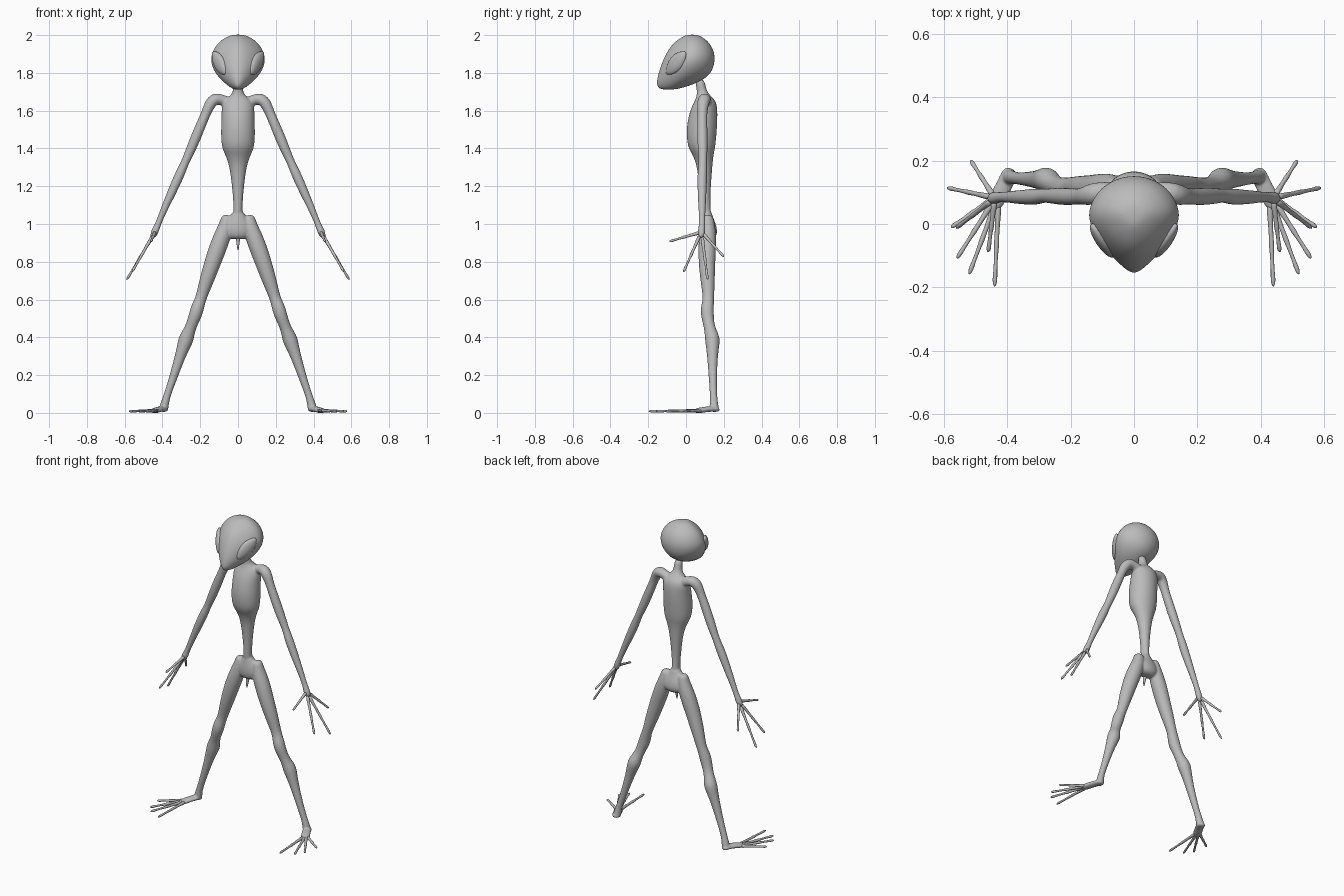
import bpy, bmesh, math
from mathutils import Vector

cube = bpy.data.objects.get("Cube")
if cube:
    bpy.data.objects.remove(cube, do_unlink=True)

skin = bpy.data.materials.new("grey_skin")
skin.use_nodes = True
GREY = (0.5, 0.5, 0.5, 1)
skin.diffuse_color = GREY
skin.node_tree.nodes["Principled BSDF"].inputs["Base Color"].default_value = GREY

SWELL = 1.05  # makes up for the shrinkage of subdivision


def finish(name, bm, levels=2, fuse=False):
    """Turn a bmesh into a smooth object; fuse melts overlapping tubes into one skin."""
    bmesh.ops.recalc_face_normals(bm, faces=bm.faces)
    mesh = bpy.data.meshes.new(name)
    bm.to_mesh(mesh)
    bm.free()
    mesh.materials.append(skin)
    for p in mesh.polygons:
        p.use_smooth = True
    obj = bpy.data.objects.new(name, mesh)
    bpy.context.collection.objects.link(obj)
    if levels:
        sub = obj.modifiers.new("round", "SUBSURF")
        sub.levels = sub.render_levels = levels
    if fuse:
        remesh = obj.modifiers.new("fuse", "REMESH")
        remesh.mode = "VOXEL"
        remesh.voxel_size = 0.005
        remesh.use_smooth_shade = True
        blend = obj.modifiers.new("blend", "SMOOTH")
        blend.factor = 0.5
        blend.iterations = 6


def skin_rings(bm, rings):
    """Bridge rings of points into a closed tube."""
    loops = [[bm.verts.new(p) for p in ring] for ring in rings]
    n = len(loops[0])
    for a, b in zip(loops, loops[1:]):
        for i in range(n):
            j = (i + 1) % n
            bm.faces.new((a[i], a[j], b[j], b[i]))
    bm.faces.new(loops[0])
    bm.faces.new(loops[-1])


def tube(bm, path, ref=(0, 1, 0), flat=1.0, sides=12):
    """Tube through (x, y, z, radius) points, squashed along ref by flat."""
    pts = [Vector(p[:3]) for p in path]
    rings = []
    for k, c in enumerate(pts):
        t = (pts[min(k + 1, len(pts) - 1)] - pts[max(k - 1, 0)]).normalized()
        u = t.cross(Vector(ref)).normalized()
        v = u.cross(t)
        r = path[k][3] * SWELL
        angles = [2 * math.pi * i / sides for i in range(sides)]
        rings.append([c + u * r * math.cos(a) + v * r * flat * math.sin(a) for a in angles])
    skin_rings(bm, rings)


def tube_pair(bm, path, **options):
    """The same tube on the left and on the right."""
    for s in (1, -1):
        tube(bm, [(s * x, y, z, r) for x, y, z, r in path], **options)


def ovals(bm, levels, point=0.0, sides=16):
    """Body built of level ovals (z, front y, back y, half width), pointed to the front."""
    rings = []
    for z, front, back, w in levels:
        cy, ry = (front + back) / 2, (back - front) / 2
        ring = []
        for i in range(sides):
            a = 2 * math.pi * i / sides
            narrow = 1 - point * max(0, math.cos(a))
            ring.append((w * SWELL * math.sin(a) * narrow, cy - ry * 1.03 * math.cos(a), z))
        rings.append(ring)
    skin_rings(bm, rings)


def digits(name, pairs, r):
    """Thin fingers or toes with a knuckle and a padded tip."""
    shape = ((0, 1.4), (0.2, 1.0), (0.42, 0.75), (0.52, 1.05), (0.6, 0.7),
             (0.84, 0.65), (0.93, 1.0), (1.015, 0.4))
    bm = bmesh.new()
    for base, tip in pairs:
        a, b = Vector(base), Vector(tip)
        tube_pair(bm, [(*a.lerp(b, f), r * s) for f, s in shape], ref=(0, 0, 1), sides=8)
    finish(name, bm, levels=1)


# Head: large cranium tapering to a pointed chin
bm = bmesh.new()
ovals(bm, [
    (1.711, -.13, -.06, .018), (1.726, -.151, 0, .044), (1.75, -.154, .065, .074),
    (1.78, -.149, .115, .104), (1.82, -.138, .142, .13), (1.86, -.123, .151, .142),
    (1.90, -.106, .151, .139), (1.95, -.074, .132, .114), (1.985, -.03, .095, .072),
    (2.003, .005, .06, .03)], point=0.32)
finish("head", bm)

# Slanted almond eyes set into the sides of the face
bm = bmesh.new()
for s in (1, -1):
    long_axis = Vector((s * .40, .59, .70)).normalized()
    out = Vector((s * .8, -.6, -.05))
    out = (out - long_axis * out.dot(long_axis)).normalized()
    side = long_axis.cross(out)
    ball = bmesh.ops.create_uvsphere(bm, u_segments=24, v_segments=12, radius=1)
    for v in ball["verts"]:
        taper = math.sqrt(max(0, 1 - 0.5 * v.co.z ** 2))
        v.co = (Vector((s * .099, -.052, 1.852)) + long_axis * v.co.z * .083
                + side * v.co.x * .042 * taper + out * v.co.y * .022)
finish("eyes", bm, levels=0)

# Body: neck, rib cage and narrow waist
body = bmesh.new()
ovals(body, [
    (1.03, .075, .135, .026), (1.08, .075, .13, .022), (1.15, .073, .128, .026),
    (1.25, .065, .135, .036), (1.32, .055, .14, .048), (1.37, .034, .146, .067),
    (1.41, .008, .155, .086), (1.50, .002, .163, .088), (1.57, .014, .166, .084),
    (1.62, .03, .165, .085), (1.655, .048, .155, .076), (1.68, .058, .128, .036),
    (1.71, .058, .105, .022), (1.77, .045, .1, .027)])

# Pelvis
ovals(body, [
    (1.075, .077, .133, .022), (1.04, .075, .14, .042), (1.0, .068, .158, .072),
    (.96, .068, .166, .08), (.935, .075, .16, .068), (.918, .09, .14, .04)])

# Arms, from collar to wrist and palm
tube_pair(body, [
    (.03, .105, 1.63, .034), (.08, .105, 1.657, .027), (.12, .098, 1.665, .034),
    (.147, .09, 1.64, .032), (.168, .087, 1.59, .024), (.2, .086, 1.515, .027),
    (.243, .088, 1.41, .027), (.283, .09, 1.32, .02), (.305, .086, 1.27, .026),
    (.345, .085, 1.18, .024), (.395, .085, 1.07, .018), (.425, .085, .995, .015),
    (.44, .082, .96, .021), (.455, .08, .925, .014)])

# Legs, with knobbly knees and calves
tube_pair(body, [
    (.058, .115, 1.05, .026), (.06, .115, 1.015, .034), (.07, .115, .97, .042),
    (.097, .113, .9, .047), (.133, .11, .8, .044), (.17, .115, .69, .037),
    (.197, .12, .605, .028), (.212, .113, .565, .034), (.225, .112, .52, .035),
    (.25, .123, .455, .027), (.27, .138, .405, .038), (.28, .141, .375, .039),
    (.303, .14, .31, .028), (.345, .142, .18, .021), (.38, .146, .08, .018),
    (.391, .149, .035, .024), (.396, .15, .004, .024)])

# Flat feet
tube_pair(body, [
    (.388, .178, .015, .02), (.396, .15, .021, .027), (.415, .11, .02, .026),
    (.435, .075, .013, .028), (.45, .045, .01, .022)], ref=(0, 0, 1), flat=.55)
finish("body", body, fuse=True)

# Small spike under the pelvis
bm = bmesh.new()
tube(bm, [(0, .105, .95, .015), (0, .1, .92, .012), (0, .095, .89, .007), (0, .092, .86, .003)],
     sides=8)
finish("pelvic_spike", bm)

# Four spread fingers on each hand
digits("fingers", (
    ((.44, .075, .955), (.46, -.087, .908)), ((.45, .073, .94), (.56, -.012, .748)),
    ((.452, .085, .935), (.588, .114, .707)), ((.445, .09, .95), (.515, .2, .827))), .0088)

# Four long toes on each foot
digits("toes", (
    ((.428, .07, .012), (.44, -.195, .009)), ((.437, .065, .012), (.52, -.157, .009)),
    ((.445, .07, .012), (.558, -.107, .009)), ((.445, .08, .012), (.576, -.01, .009))), .009)
